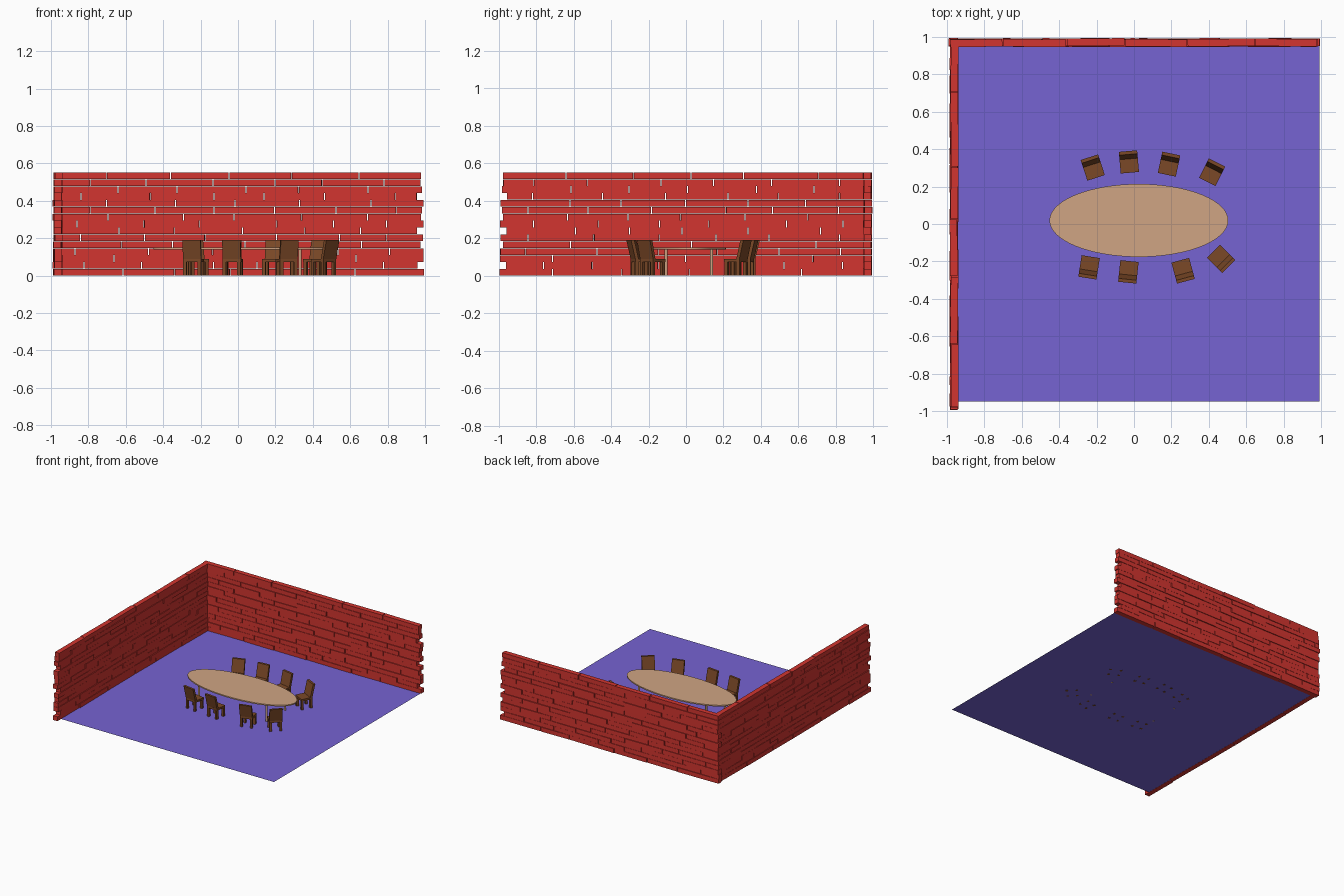
import bpy, bmesh, math, random
from mathutils import Matrix, Vector

if "Cube" in bpy.data.objects:
    bpy.data.objects.remove(bpy.data.objects["Cube"])

random.seed(7)


def material(name, rgb):
    m = bpy.data.materials.new(name)
    m.diffuse_color = (*[c ** 2.2 for c in rgb], 1)
    m.use_nodes = True
    m.node_tree.nodes["Principled BSDF"].inputs["Base Color"].default_value = m.diffuse_color
    return m


RED = material("brick red", (0.82, 0.22, 0.20))
VIOLET = material("floor violet", (0.46, 0.39, 0.82))
TAN = material("light wood", (0.81, 0.64, 0.51))
BROWN = material("dark wood", (0.48, 0.29, 0.17))


def finish(bm, name, mat):
    me = bpy.data.meshes.new(name)
    bm.to_mesh(me)
    bm.free()
    me.materials.append(mat)
    ob = bpy.data.objects.new(name, me)
    bpy.context.collection.objects.link(ob)
    return ob


def box(bm, lo, hi, turn=0.0, lean=0.0):
    """Box between two corners, turned about its own centre; lean shifts the top in y."""
    lo, hi = Vector(lo), Vector(hi)
    c, s = (lo + hi) / 2, hi - lo
    mat = Matrix.Translation(c) @ Matrix.Rotation(turn, 4, 'Z') @ Matrix.Diagonal((*s, 1))
    verts = bmesh.ops.create_cube(bm, size=1, matrix=mat)['verts']
    for v in verts:
        if v.co.z > c.z:
            v.co.y += lean


# floor: a single sheet
bm = bmesh.new()
vs = [bm.verts.new(p) for p in ((-0.96, -0.95, 0.001), (0.992, -0.95, 0.001),
                                (0.992, 0.975, 0.001), (-0.96, 0.975, 0.001))]
bm.faces.new(vs)
finish(bm, "floor", VIOLET)

# brick walls: long bricks in running bond, slightly uneven
ROWS, HEIGHT, BRICKS, GAP, THICK = 15, 0.553, 6, 0.005, 0.04
# how far each course stops short of the wall's far end, from the bottom up
SHORT = [0.0, 0.035, 0.004, 0.004, 0.02, 0.006, 0.038, 0.003,
         0.018, 0.012, 0.004, 0.04, 0.012, 0.02, 0.018]


def brick_wall(name, place):
    bm = bmesh.new()
    pitch = HEIGHT / ROWS
    for r in range(ROWS):
        start = -0.995 + random.choice((0.0, 0.004, 0.01))
        end = 0.998 - SHORT[r]
        step = (end - start) / BRICKS
        shift = 0.5 if r % 2 else 0.0
        cuts = [start] + [start + (i + shift) * step + random.uniform(-0.05, 0.05)
                          for i in range(0 if shift else 1, BRICKS)] + [end]
        for a, b in zip(cuts, cuts[1:]):
            off = random.uniform(-0.003, 0.003)
            box(bm, (a + GAP / 2, off - THICK / 2, r * pitch),
                (b - GAP / 2, off + THICK / 2, (r + 1) * pitch - 0.0015),
                turn=random.uniform(-0.015, 0.015))
    bm.transform(place)
    finish(bm, name, RED)


brick_wall("back_wall", Matrix.Translation((0, 0.97, 0)))
brick_wall("left_wall", Matrix.Translation((-0.962, 0, 0)) @ Matrix.Rotation(-math.pi / 2, 4, 'Z'))

# oval table top
bm = bmesh.new()
bmesh.ops.create_cone(bm, cap_ends=True, segments=64, radius1=1, radius2=1, depth=0.01,
                      matrix=Matrix.Translation((0.026, 0.019, 0.146))
                      @ Matrix.Diagonal((0.478, 0.195, 1, 1)))
finish(bm, "table_top", TAN)

# table legs
bm = bmesh.new()
for x in (-0.28, 0.332):
    for y in (-0.106, 0.137):
        bmesh.ops.create_cone(bm, cap_ends=True, segments=16, radius1=0.008, radius2=0.008,
                              depth=0.142, matrix=Matrix.Translation((x, y, 0.071)))
legs = finish(bm, "table_legs", TAN)

for ob in (bpy.data.objects["table_top"], legs):
    bpy.context.view_layer.objects.active = ob
    ob.select_set(True)
    bpy.ops.object.shade_smooth_by_angle()
    ob.select_set(False)


def chair(name, x, y, degrees):
    """Chair facing +y before turning."""
    bm = bmesh.new()
    w = 0.049
    box(bm, (-w, -0.036, 0.072), (w, 0.056, 0.088))                     # seat
    box(bm, (-w, -0.034, 0.080), (w, -0.016, 0.191), lean=-0.026)       # leaning back
    for sx in (-1, 1):                                                  # legs
        for ly in (-0.028, 0.046):
            cx = sx * (w - 0.010)
            box(bm, (cx - 0.009, ly - 0.009, 0), (cx + 0.009, ly + 0.009, 0.074))
    bm.transform(Matrix.Translation((x, y, 0)) @ Matrix.Rotation(math.radians(degrees), 4, 'Z'))
    finish(bm, name, BROWN)


for i, (x, y, a) in enumerate(((-0.24, -0.23, -9), (-0.03, -0.254, -6),
                               (0.262, -0.248, 15), (0.465, -0.185, 45))):
    chair(f"front_chair_{i + 1}", x, y, a)
for i, (x, y, a) in enumerate(((-0.22, 0.30, 18), (-0.027, 0.33, 5),
                               (0.187, 0.318, -12), (0.417, 0.275, -27))):
    chair(f"back_chair_{i + 1}", x, y, a + 180)
